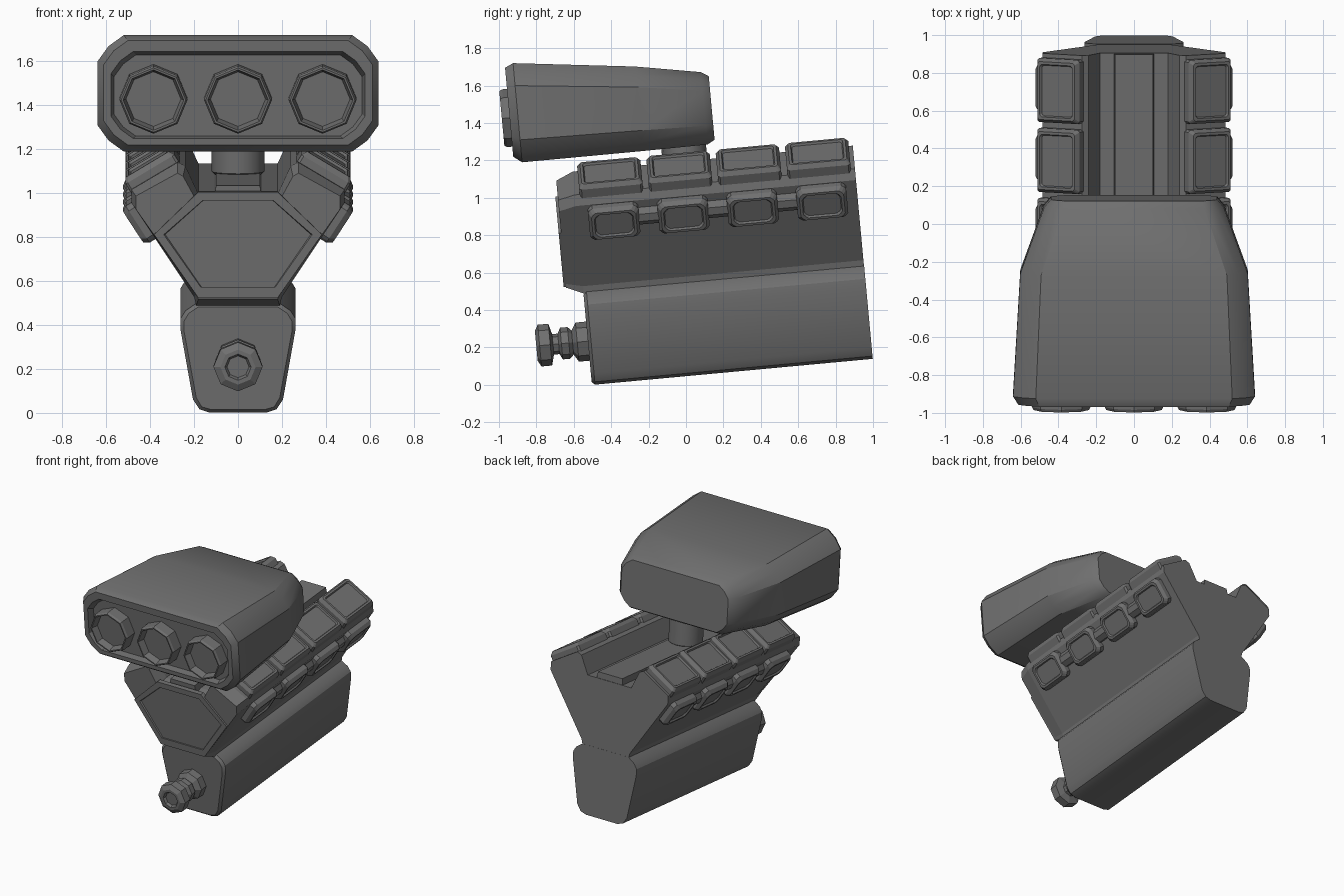
import bpy, bmesh, math
from mathutils import Matrix, Vector

if "Cube" in bpy.data.objects:
    bpy.data.objects.remove(bpy.data.objects["Cube"])

# Engine frame: length along y, leaning back 5.3 degrees
TILT = Matrix.Rotation(math.radians(5.3), 4, 'X')
ENGINE = Matrix.Translation((0, -0.5, 0)) @ TILT

# Dark grey metal for every part
DARK = bpy.data.materials.new("dark_metal")
DARK.diffuse_color = (0.16, 0.16, 0.16, 1)
DARK.use_nodes = True
DARK.node_tree.nodes["Principled BSDF"].inputs["Base Color"].default_value = DARK.diffuse_color


def loft(name, rings, mat=Matrix(), smooth=False):
    """Skin a stack of equal-length closed rings and cap both ends."""
    bm = bmesh.new()
    loops = [[bm.verts.new(mat @ Vector(p)) for p in r] for r in rings]
    n = len(rings[0])
    for a, b in zip(loops, loops[1:]):
        for i in range(n):
            j = (i + 1) % n
            bm.faces.new((a[i], a[j], b[j], b[i]))
    bm.faces.new(loops[0])
    bm.faces.new(loops[-1])
    bmesh.ops.recalc_face_normals(bm, faces=bm.faces)
    me = bpy.data.meshes.new(name)
    bm.to_mesh(me)
    bm.free()
    me.materials.append(DARK)
    ob = bpy.data.objects.new(name, me)
    bpy.context.collection.objects.link(ob)
    if smooth:
        bpy.ops.object.select_all(action='DESELECT')
        ob.select_set(True)
        bpy.context.view_layer.objects.active = ob
        bpy.ops.object.shade_smooth_by_angle(angle=math.radians(32))
    return ob


def section(half, y):
    """Mirror a right-hand (x, z) profile into a closed ring at y."""
    return [(x, y, z) for x, z in half] + [(-x, y, z) for x, z in reversed(half)]


def lathe(name, profile, mat, sides=8, smooth=False):
    """Turn (y, radius) pairs about the y axis."""
    angs = [2 * math.pi * i / sides for i in range(sides)]
    return loft(name, [[(r * math.sin(a), y, r * math.cos(a)) for a in angs]
                       for y, r in profile], mat, smooth)


def rounded_rect(hx, hy, c):
    """Rectangle with two-segment corners."""
    k = c * 0.42
    q = [(hx, hy - c), (hx - k, hy - k), (hx - c, hy)]
    m = [(-x, y) for x, y in reversed(q)]
    return q + m + [(-x, -y) for x, y in q] + [(-x, -y) for x, y in m]


def pad(name, mat, hx, hy, h, c, rim):
    """Round-cornered block with a sunken panel on top."""
    steps = [(0, -h / 2), (0, h / 2 - 0.025), (0.016, h / 2),
             (rim, h / 2), (rim + 0.006, h / 2 - 0.012)]
    loft(name, [[(x, y, z) for x, y in rounded_rect(hx - d, hy - d, c)] for d, z in steps], mat)


# Sump: long rounded lower case
sump = [(0.13, 0), (0.175, 0.015), (0.205, 0.06), (0.262, 0.38),
        (0.262, 0.43), (0.24, 0.465), (0.19, 0.5)]
sump_front = [(0.12, 0.015), (0.165, 0.028), (0.19, 0.07), (0.245, 0.37),
              (0.245, 0.42), (0.225, 0.455), (0.18, 0.485)]
loft("sump", [section(sump_front, -0.003), section(sump, 0.014),
              section(sump, 1.505)], ENGINE, True)

# V-shaped block with both cylinder banks
block = [(0.19, 0.49), (0.20, 0.53), (0.485, 0.96), (0.485, 1.02),
         (0.275, 1.145), (0.24, 1.13), (0.18, 1.0)]
block_front = [(0.18, 0.53), (0.19, 0.55), (0.465, 0.94), (0.465, 1.0),
               (0.275, 1.105), (0.25, 1.09), (0.19, 0.98)]
loft("engine_block", [section(block_front, -0.092), section(block, 0.0),
                      section(block, 1.504)], ENGINE)

# Front plate with sunken panel
plate = [(0.18, 0.535), (0.382, 0.825), (0.18, 1.02)]
panel = [(0.17, 0.585), (0.338, 0.825), (0.162, 0.98)]
loft("front_plate", [section(plate, -0.07), section(plate, -0.105),
                     section(panel, -0.105),
                     section([(x * 0.98, z) for x, z in panel], -0.096)], ENGINE)

# Valley strip between the banks
strip = [(0.11, 0.98), (0.10, 1.045)]
loft("valley_strip", [section(strip, -0.06), section(strip, 1.50)], ENGINE)

# Rocker covers and exhaust ports, four per bank
for side in (-1, 1):
    for i in range(4):
        v = 0.196 + 0.372 * i
        at = Matrix.Translation((side * 0.385, v, 1.085))
        pad("rocker_cover", ENGINE @ at @ Matrix.Rotation(side * math.radians(31), 4, 'Y'),
            0.13, 0.17, 0.11, 0.012, 0.03)
        at = Matrix.Translation((side * 0.435, v, 0.868))
        pad("exhaust_port", ENGINE @ at @ Matrix.Rotation(side * math.radians(123), 4, 'Y'),
            0.1, 0.135, 0.1, 0.025, 0.03)
    # Pipe joining the exhaust ports
    lathe("exhaust_pipe", [(0.15, 0.055), (1.35, 0.055)],
          ENGINE @ Matrix.Translation((side * 0.42, 0, 0.885)))

# Crank pulley on the sump front
lathe("crank_pulley", [(-0.262, 0.05), (-0.28, 0.06), (-0.28, 0.08), (-0.262, 0.112),
                       (-0.205, 0.112), (-0.19, 0.055), (-0.16, 0.055), (-0.145, 0.085),
                       (-0.105, 0.085), (-0.085, 0.065), (-0.06, 0.105), (0.02, 0.105)],
      ENGINE @ Matrix.Translation((0, 0, 0.235)))

# Intake column up to the scoop
lathe("intake_column", [(0, 0.10), (0.05, 0.10), (0.07, 0.12), (0.30, 0.12)],
      Matrix.Translation((0, 0.01, 1.03)) @ TILT @ Matrix.Rotation(math.radians(90), 4, 'X'),
      16, True)


# Air scoop: rounded shell with a recessed mouth, narrowing to the rear
def scoop_ring(y, hw, z0, z1, c):
    mid = (z0 + z1) / 2
    return [(x, y - 0.092 * (z + mid - 1.45), z + mid)
            for x, z in rounded_rect(hw, (z1 - z0) / 2, c)]


loft("air_scoop", [scoop_ring(*s) for s in (
    (-0.895, 0.565, 1.26, 1.63, 0.10), (-0.945, 0.578, 1.25, 1.645, 0.10),
    (-0.945, 0.612, 1.22, 1.695, 0.11), (-0.90, 0.64, 1.19, 1.72, 0.12),
    (-0.25, 0.602, 1.25, 1.702, 0.11), (0.10, 0.475, 1.285, 1.672, 0.10),
    (0.14, 0.44, 1.31, 1.65, 0.08))], Matrix(), True)

# Three intake trumpets in the mouth
for x in (-0.385, 0, 0.385):
    lathe("intake_trumpet", [(0.03, 0.155), (-0.07, 0.155), (-0.085, 0.147),
                             (-0.085, 0.138), (-0.035, 0.125)],
          Matrix.Translation((x, -0.9, 1.432)) @ TILT)
